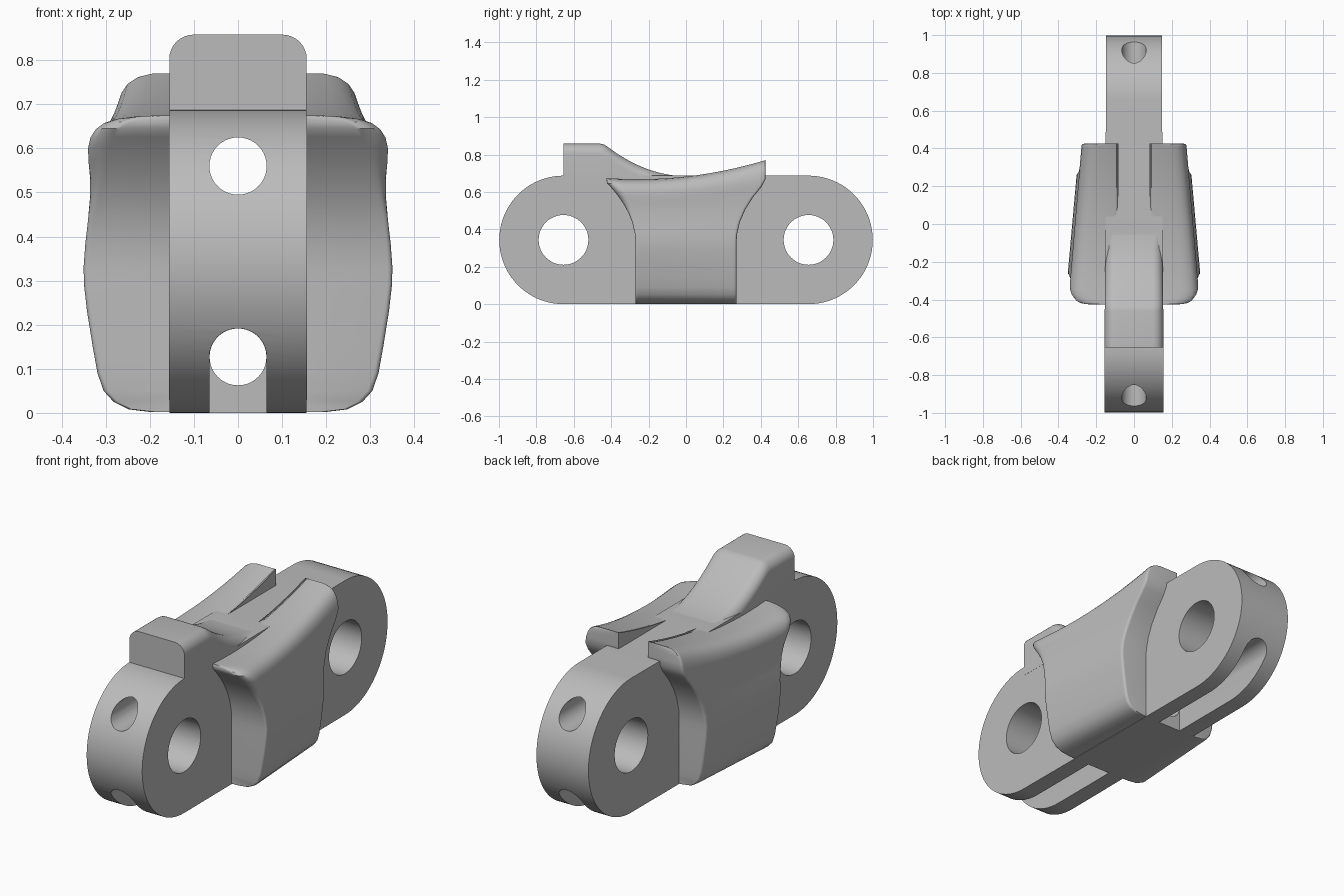
import bpy, bmesh, math

if "Cube" in bpy.data.objects:
    bpy.data.objects.remove(bpy.data.objects["Cube"], do_unlink=True)

grey = bpy.data.materials.new("plain grey")
grey.use_nodes = True
GREY = (0.5, 0.5, 0.5, 1)
grey.diffuse_color = GREY
grey.node_tree.nodes["Principled BSDF"].inputs["Base Color"].default_value = GREY

R = 0.3435       # end radius of the link
PIN_Y = 0.655    # pin hole offset


def half_width(y):
    return 0.152 - 0.005 * y


def finish(name, bm):
    bmesh.ops.recalc_face_normals(bm, faces=bm.faces)
    mesh = bpy.data.meshes.new(name)
    bm.to_mesh(mesh)
    bm.free()
    mesh.materials.append(grey)
    ob = bpy.data.objects.new(name, mesh)
    bpy.context.collection.objects.link(ob)
    return ob


def loft(rings, bm, strip_caps=False):
    """Skin closed rings of equal length and close both ends."""
    rows = [[bm.verts.new(p) for p in ring] for ring in rings]
    n = len(rows[0])
    for a, b in zip(rows, rows[1:]):
        for j in range(n):
            k = (j + 1) % n
            bm.faces.new((a[j], a[k], b[k], b[j]))
    for row in (rows[0], rows[-1]):
        if strip_caps:
            for j in range(n // 2 - 1):
                bm.faces.new((row[j], row[j + 1], row[-2 - j], row[-1 - j]))
        else:
            bm.faces.new(row)


def arc(cx, cz, r, start, end, steps):
    angles = [math.radians(start + (end - start) * i / steps) for i in range(steps + 1)]
    return [(cx + r * math.cos(a), cz + r * math.sin(a)) for a in angles]


def prism_x(name, profile, half):
    bm = bmesh.new()
    loft([[(x, y, z) for y, z in profile] for x in (-half, half)], bm)
    return finish(name, bm)


def prism_y(name, profile, y0, y1):
    bm = bmesh.new()
    loft([[(x, y, z) for x, z in profile] for y in (y0, y1)], bm)
    return finish(name, bm)


# Link body: rounded bar, slightly narrower at the back, with eased rims
stadium = arc(PIN_Y, R, R, -90, 90, 40) + arc(-PIN_Y, R, R, 90, 270, 40)
bm = bmesh.new()
loft([[(s * half_width(y), y, z) for y, z in stadium] for s in (-1, 1)], bm)
rims = [e for e in bm.edges if e.verts[0].co.x * e.verts[1].co.x > 0]
bmesh.ops.bevel(bm, geom=rims, offset=0.006, segments=2, profile=0.5, affect='EDGES')
body = finish("link_body", bm)

# Cutters: pin holes, lengthwise bores and open slots underneath
cutters = []
for s in (-1, 1):
    cutters.append(prism_x("pin_cutter", arc(s * PIN_Y, R, 0.133, 0, 360, 48)[:-1], 0.4))
    slot = arc(0, 0.127, 0.065, 0, 180, 20) + [(-0.065, -0.1), (0.065, -0.1)]
    cutters.append(prism_y("slot_cutter", slot, s * 0.27, s * 1.2))
cutters.append(prism_y("upper_bore_cutter", arc(0, 0.56, 0.065, 0, 360, 40)[:-1], -1.2, 1.2))
cutters.append(prism_y("lower_bore_cutter", arc(0, 0.127, 0.0645, 0, 360, 40)[:-1], -0.3, 0.3))
for c in cutters:
    c.hide_render = True
    mod = body.modifiers.new(c.name, 'BOOLEAN')
    mod.operation, mod.solver, mod.object = 'DIFFERENCE', 'EXACT', c
deps = bpy.context.evaluated_depsgraph_get()
cut_mesh = bpy.data.meshes.new_from_object(body.evaluated_get(deps))
body.modifiers.clear()
body.data = cut_mesh
for c in cutters:
    bpy.data.objects.remove(c, do_unlink=True)


# Raised stop: flat block running down a concave ramp
def stop_ring(y, top):
    w, r, low = half_width(y) + 0.0006, 0.055, 0.64
    r = min(r, top - low - 0.005)
    side = arc(w - r, top - r, r, 0, 90, 8)
    pts = [(w, low)] + side + [(-x, z) for x, z in reversed(side)] + [(-w, low)]
    return [(x, y, z) for x, z in pts]


path = [(-PIN_Y, 0.858), (-0.46, 0.858), (-0.44, 0.854), (-0.42, 0.842)]
for i in range(1, 21):
    t = i / 20
    path.append((-0.42 + 0.44 * t, 0.683 + 0.159 * (1 - t) ** 2.1))
bm = bmesh.new()
loft([stop_ring(*p) for p in path], bm)
stop = finish("raised_stop", bm)

# Side wings: cross-section swept front to back, flaring at the top
OUTLINE = [(0.085, 0.001), (0.2, 0.002), (0.25, 0.008), (0.285, 0.025), (0.308, 0.05),
           (0.322, 0.09), (0.333, 0.15), (0.346, 0.23), (0.353, 0.29), (0.354, 0.33),
           (0.35, 0.38), (0.342, 0.44), (0.337, 0.49), (0.336, 0.54), (0.338, 0.58),
           (0.338, 0.61), (0.332, 0.635), (0.32, 0.655), (0.302, 0.67), (0.275, 0.68),
           (0.24, 0.685), (0.17, 0.685), (0.11, 0.685), (0.095, 0.683), (0.087, 0.677)]
INNER = 0.083


def reach(z):
    k = min(max((z - 0.33) / 0.32, 0), 1)
    return 0.27 + 0.155 * k * k


def wing_ring(u, side):
    crest = 0.668 + 0.22 * (-0.17 + 0.85 * u) ** 2
    outer, inner = [], []
    for w, base in OUTLINE:
        lift = min(max((base - 0.45) / 0.235, 0), 1)
        z = base + (crest - 0.685) * lift
        y = reach(z) * (2 * u - 1)
        x = INNER + (w - INNER) * (1 - 0.33 * (y + 0.3))
        # rounded corners at the ends, broad on the front tip
        r = 0.012 + (0.06 * lift if u < 0.5 else 0)
        d = reach(z) - abs(y)
        if d < r:
            x -= r * (1 - math.sqrt(1 - (1 - d / r) ** 2)) * min(1, (w - INNER) / 0.1)
        x = max(x, INNER + 0.002)
        outer.append((side * x, y, z))
        inner.append((side * INNER, y, z))
    return outer + inner[::-1]


stations = [0, 0.002, 0.006, 0.012, 0.02, 0.035, 0.055, 0.085]
stations += [0.12 + 0.04 * i for i in range(20)]
stations += [1 - s for s in reversed(stations[:7])]
wings = []
for side, name in ((1, "left_wing"), (-1, "right_wing")):
    bm = bmesh.new()
    loft([wing_ring(u, side) for u in stations], bm, strip_caps=True)
    wings.append(finish(name, bm))

# Smooth curved surfaces, keeping hard edges
bpy.ops.object.select_all(action='DESELECT')
for ob in [body, stop] + wings:
    ob.select_set(True)
bpy.context.view_layer.objects.active = body
bpy.ops.object.shade_smooth_by_angle(angle=math.radians(32))
